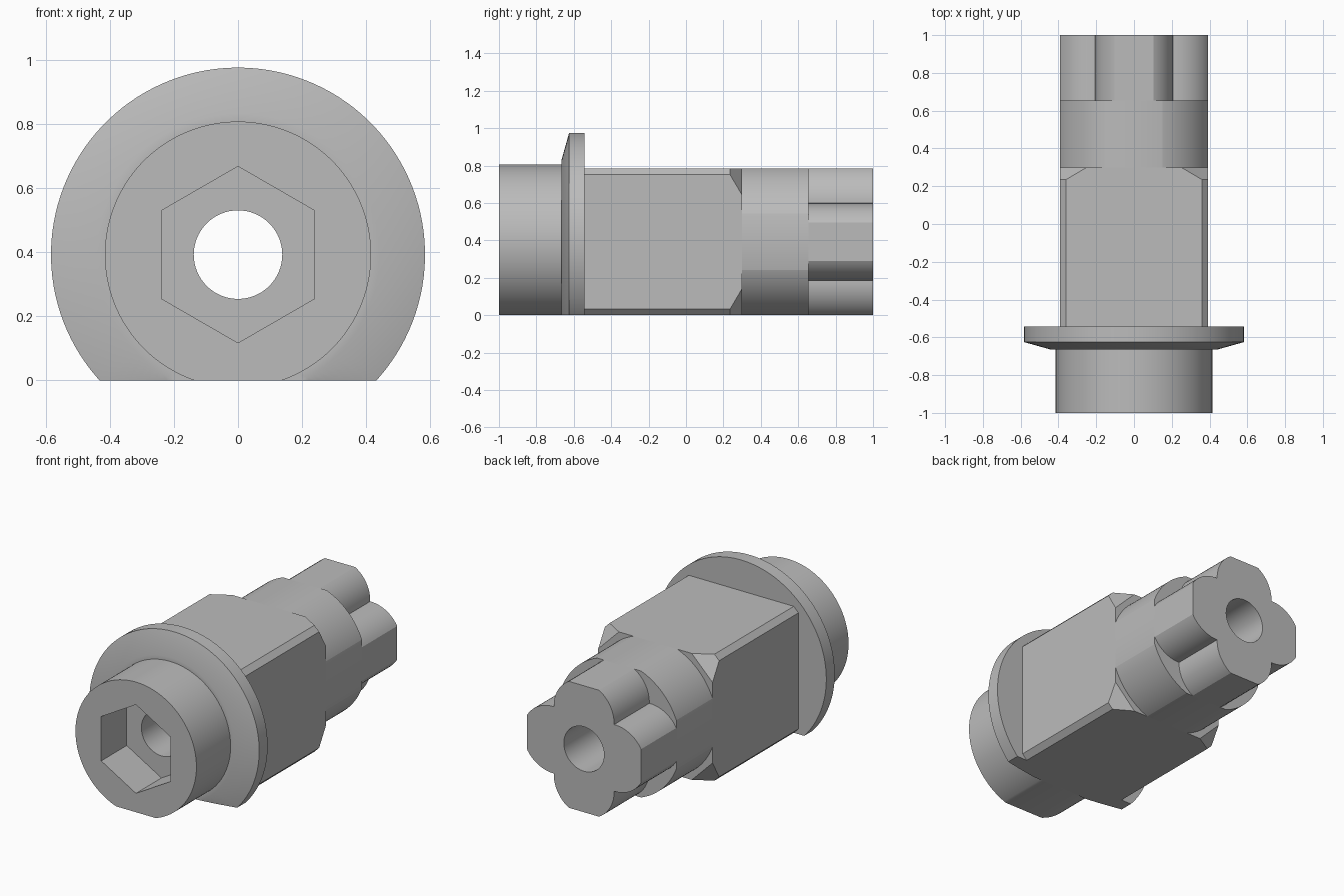
import bpy, bmesh
from math import sin, cos, pi, radians, asin, sqrt
from mathutils import Vector, Matrix

HALF = 0.392          # half width across the flats, also height of the axis
BORE = 0.138
ROUND = 0.42          # radius of the round collar

if "Cube" in bpy.data.objects:
    bpy.data.objects.remove(bpy.data.objects["Cube"], do_unlink=True)

steel = bpy.data.materials.new("grey steel")
steel.use_nodes = True
GREY = (0.5, 0.5, 0.5, 1)
steel.diffuse_color = GREY
steel.node_tree.nodes["Principled BSDF"].inputs["Base Color"].default_value = GREY


def ring(radius, count, start=0.0):
    """Regular polygon in the x-z plane."""
    return [(radius * cos(start + 2 * pi * i / count),
             radius * sin(start + 2 * pi * i / count)) for i in range(count)]


def prism(profile, y0, y1):
    """Closed solid from an x-z profile running along y."""
    bm = bmesh.new()
    face = bm.faces.new([bm.verts.new((x, y0, z)) for x, z in profile])
    out = bmesh.ops.extrude_face_region(bm, geom=[face], use_keep_orig=True)
    moved = [g for g in out["geom"] if isinstance(g, bmesh.types.BMVert)]
    bmesh.ops.translate(bm, vec=(0, y1 - y0, 0), verts=moved)
    bmesh.ops.recalc_face_normals(bm, faces=bm.faces)
    return bm


def lathe(profile, steps=128):
    """Closed solid turned about the y axis from (radius, y) points."""
    bm = bmesh.new()
    rings = [[bm.verts.new((x, y, z)) for x, z in ring(r, steps, pi / steps)]
             for r, y in profile]
    for a, b in zip(rings, rings[1:]):
        for i in range(steps):
            j = (i + 1) % steps
            bm.faces.new((a[i], a[j], b[j], b[i]))
    bm.faces.new(rings[0])
    bm.faces.new(rings[-1])
    bmesh.ops.recalc_face_normals(bm, faces=bm.faces)
    return bm


def slice_off(bm, point, normal):
    """Remove everything beyond a plane and cap the cut."""
    geom = bm.verts[:] + bm.edges[:] + bm.faces[:]
    out = bmesh.ops.bisect_plane(bm, geom=geom, plane_co=point, plane_no=normal,
                                 clear_outer=True, dist=1e-5)
    cut = [g for g in out["geom_cut"] if isinstance(g, bmesh.types.BMEdge)]
    bmesh.ops.holes_fill(bm, edges=[e for e in cut if e.is_boundary], sides=0)
    bmesh.ops.recalc_face_normals(bm, faces=bm.faces)


def four_flats(bm):
    for d in (Vector((1, 0, 0)), Vector((-1, 0, 0)), Vector((0, 0, 1)), Vector((0, 0, -1))):
        slice_off(bm, d * HALF, d)


def make_object(name, bm):
    mesh = bpy.data.meshes.new(name)
    bm.to_mesh(mesh)
    bm.free()
    obj = bpy.data.objects.new(name, mesh)
    obj.location.z = HALF
    bpy.context.collection.objects.link(obj)
    mesh.materials.append(steel)
    return obj


def finish(name, bm, cutters):
    """Cut the openings out of a part and shade it."""
    obj = make_object(name, bm)
    bpy.ops.object.select_all(action='DESELECT')
    bpy.context.view_layer.objects.active = obj
    obj.select_set(True)
    for cutter in cutters:
        mod = obj.modifiers.new("opening", 'BOOLEAN')
        mod.operation, mod.solver, mod.object = 'DIFFERENCE', 'EXACT', cutter
        bpy.ops.object.modifier_apply(modifier=mod.name)
    bpy.ops.object.shade_smooth_by_angle(angle=radians(30))


# Cutters for the through bore and the hexagonal socket
bore = make_object("bore_cutter", prism(ring(BORE, 64), -1.2, 1.2))
socket = make_object("socket_cutter", prism(ring(0.275, 6, pi / 2), -1.2, -0.75))
for cutter in (bore, socket):
    cutter.hide_render = True

# Round head with a conical flange, flat underneath
head = lathe([(0.415, -1), (0.415, -0.665), (0.44, -0.665),
              (0.583, -0.625), (0.583, -0.542)])
slice_off(head, (0, 0, -HALF), (0, 0, -1))
finish("flanged_head", head, [bore, socket])

# Square shank with narrow corner chamfers and sloped corner ends
c = 0.36
shank = prism([(HALF, -c), (HALF, c), (c, HALF), (-c, HALF),
               (-HALF, c), (-HALF, -c), (-c, -HALF), (c, -HALF)], -0.542, 0.3)
for sx in (1, -1):
    for sz in (1, -1):
        slice_off(shank, (sx * c, 0.235, sz * HALF),
                  Vector((sx * 0.046, 0.078, sz * 0.046)).normalized())
finish("square_shank", shank, [bore])

# Round collar with four flats
collar = prism(ring(ROUND, 128, pi / 128), 0.3, 0.655)
four_flats(collar)
finish("collar", collar, [bore])

# Four-lobed tip, lobes meeting in sharp creases on the diagonals
lobe = 0.207
centre = ROUND - lobe
sweep = pi / 4 + asin(centre / (lobe * sqrt(2)))
clover = []
for k in range(4):
    turn = Matrix.Rotation(k * pi / 2, 2)
    for i in range(32):
        a = -sweep + 2 * sweep * i / 32
        clover.append(turn @ Vector((centre + lobe * cos(a), lobe * sin(a))))
tip = prism(clover, 0.655, 1)
four_flats(tip)
finish("lobed_tip", tip, [bore])

# Helpers are no longer needed once the openings are cut
for cutter in (bore, socket):
    bpy.data.objects.remove(cutter, do_unlink=True)
